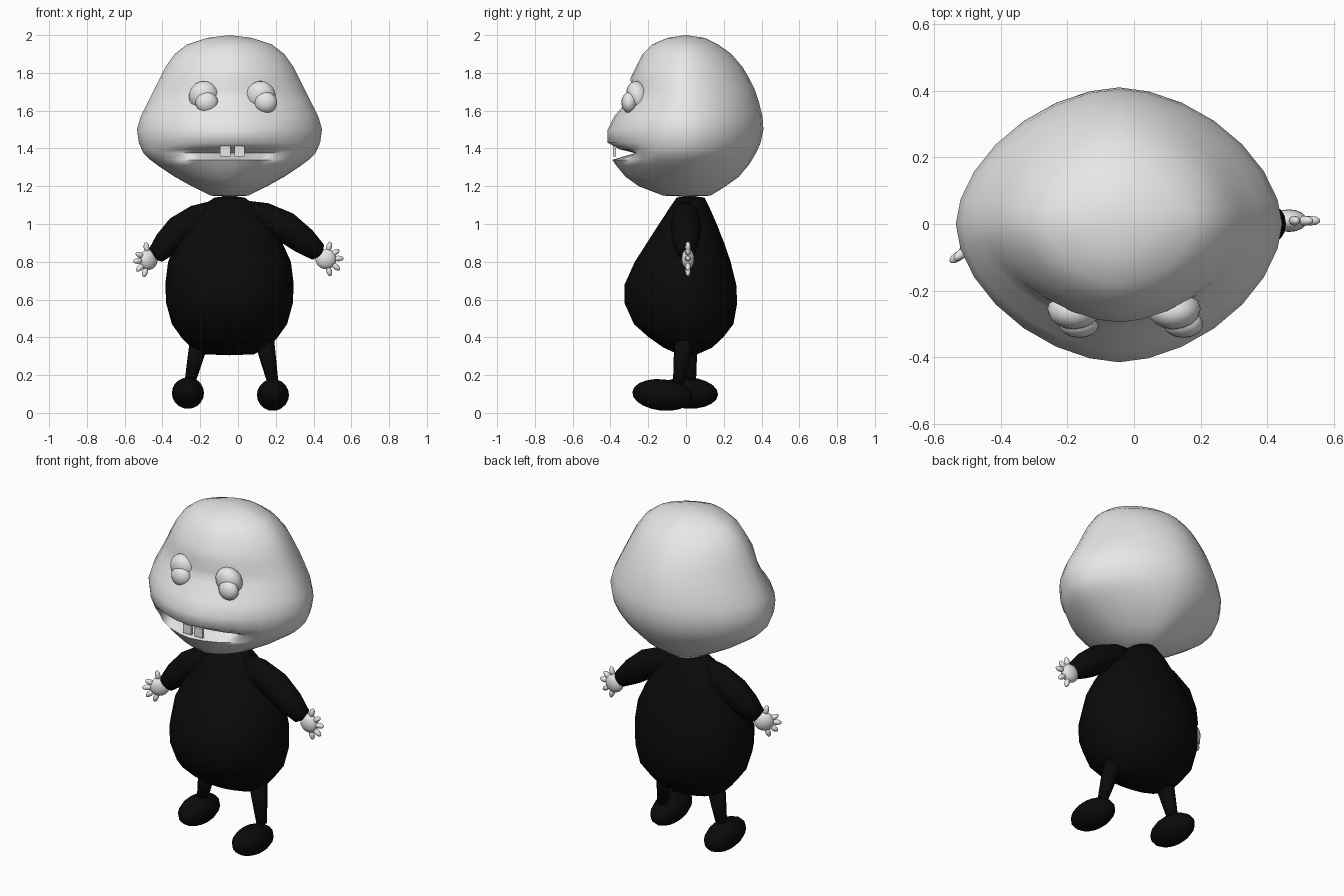
import bpy
import bmesh
from math import cos, sin, pi, radians
from mathutils import Vector, Matrix

if "Cube" in bpy.data.objects:
    bpy.data.objects.remove(bpy.data.objects["Cube"], do_unlink=True)

CENTRE = -0.045


def make_material(name, value):
    mat = bpy.data.materials.new(name)
    mat.use_nodes = True
    colour = (value, value, value, 1)
    mat.diffuse_color = colour
    mat.node_tree.nodes["Principled BSDF"].inputs["Base Color"].default_value = colour
    return mat


grey = make_material("pale grey", 0.8)
black = make_material("black", 0.003)


def finish(name, bm, mat, angle=180):
    """Turn a bmesh into a named, smooth object."""
    bmesh.ops.recalc_face_normals(bm, faces=bm.faces)
    mesh = bpy.data.meshes.new(name)
    bm.to_mesh(mesh)
    bm.free()
    mesh.materials.append(mat)
    obj = bpy.data.objects.new(name, mesh)
    bpy.context.collection.objects.link(obj)
    bpy.ops.object.select_all(action="DESELECT")
    obj.select_set(True)
    bpy.context.view_layer.objects.active = obj
    bpy.ops.object.shade_smooth_by_angle(angle=radians(angle))
    return obj


def loft(name, rings, start, end, mat, angle=180):
    """Skin a list of point rings and close both ends on a pole."""
    bm = bmesh.new()
    loops = [[bm.verts.new(p) for p in ring] for ring in rings]
    n = len(loops[0])
    for low, high in zip(loops, loops[1:]):
        for i in range(n):
            j = (i + 1) % n
            bm.faces.new((low[i], low[j], high[j], high[i]))
    for pole, loop in ((start, loops[0]), (end, loops[-1])):
        tip = bm.verts.new(pole)
        for i in range(n):
            bm.faces.new((tip, loop[i], loop[(i + 1) % n]))
    return finish(name, bm, mat, angle)


def outline(row, segments, power, dent=0):
    """Horizontal ring from a row of height, half width, front y and back y."""
    z, half, front, back = row
    ring = []
    for i in range(segments):
        c, s = cos(2 * pi * i / segments), sin(2 * pi * i / segments)
        x = half * abs(c) ** (2 / power) * (1 if c > 0 else -1)
        depth = abs(s) ** (2 / power)
        y = back * depth if s > 0 else front * depth
        if s < 0:
            y += dent * max(0, 1 - (x / 0.32) ** 2)
        ring.append((CENTRE + x, y, z))
    return ring


def tube(name, points, radii, mat, segments=12):
    """Tapered limb with rounded ends along a path."""
    points = [Vector(p) for p in points]
    rings = []
    for k, (p, r) in enumerate(zip(points, radii)):
        along = points[min(k + 1, len(points) - 1)] - points[max(k - 1, 0)]
        turn = along.to_track_quat("Z", "Y")
        rings.append([p + turn @ Vector((r * cos(2 * pi * i / segments),
                                         r * sin(2 * pi * i / segments), 0))
                      for i in range(segments)])
    first = points[0] + (points[0] - points[1]).normalized() * radii[0] * 0.5
    last = points[-1] + (points[-1] - points[-2]).normalized() * radii[-1] * 0.5
    return loft(name, rings, first, last, mat)


def ellipsoid(name, centre, size, mat, turn=None, segments=16):
    bm = bmesh.new()
    matrix = Matrix.Translation(centre) @ (turn or Matrix()) @ Matrix.Diagonal((*size, 1))
    bmesh.ops.create_uvsphere(bm, u_segments=segments, v_segments=segments // 2 + 2,
                              radius=1, matrix=matrix)
    return finish(name, bm, mat)


# Head: height, half width, front, back, and inward dent of the mouth
head_rows = [
    (1.15, .10, -.12, .13, 0), (1.2, .2, -.25, .21, 0),
    (1.25, .29, -.32, .28, 0), (1.31, .38, -.37, .33, 0),
    (1.34, .42, -.39, .35, 0), (1.375, .455, -.4, .37, .13),
    (1.395, .465, -.4, .38, .05), (1.43, .48, -.415, .395, 0),
    (1.5, .49, -.415, .41, 0), (1.57, .47, -.38, .405, 0),
    (1.65, .43, -.31, .385, 0), (1.71, .4, -.285, .365, 0),
    (1.77, .37, -.295, .335, 0), (1.83, .34, -.265, .3, 0),
    (1.9, .29, -.23, .24, 0), (1.95, .225, -.18, .17, 0),
    (1.985, .12, -.1, .1, 0),
]
loft("head", [outline(r[:4], 28, 1.75, r[4]) for r in head_rows],
     (CENTRE, 0, 1.145), (CENTRE, 0, 2), grey, 70)

# Eyes with bulging pupils, both glancing towards the same side
for side, x, shift in (("right", -.18, .015), ("left", .12, .028)):
    tilt = Matrix.Rotation(radians(15), 4, "X")
    ellipsoid(side + "_eye", (x, -.255, 1.675), (.08, .06, .083), grey, tilt)
    ellipsoid(side + "_pupil", (x + shift, -.3, 1.643), (.06, .042, .056), grey)

# Front teeth
for side, x in (("right", -.067), ("left", .008)):
    bm = bmesh.new()
    bmesh.ops.create_cube(bm, size=1, matrix=Matrix.Translation((x, -.378, 1.385))
                          @ Matrix.Diagonal((.055, .016, .055, 1)))
    finish(side + "_tooth", bm, grey, 30)

# Pear shaped body
body_rows = [
    (.31, .13, -.04, .06), (.345, .2, -.12, .14), (.4, .255, -.2, .2),
    (.47, .305, -.28, .255), (.58, .335, -.33, .275), (.68, .34, -.33, .27),
    (.8, .325, -.275, .24), (.9, .28, -.21, .205), (1, .22, -.145, .165),
    (1.09, .15, -.085, .125), (1.14, .08, -.05, .1),
]
loft("body", [outline(r, 18, 2) for r in body_rows],
     (CENTRE, 0, .305), (CENTRE, .02, 1.15), black)

# Arms
arm_radii = (.045, .072, .082, .072, .05)
tube("left_arm", [(.05, 0, 1.08), (.13, 0, 1.045), (.25, 0, .985),
                  (.35, 0, .91), (.425, 0, .85)], arm_radii, black)
tube("right_arm", [(-.13, 0, 1.08), (-.21, 0, 1.035), (-.31, -.01, .965),
                   (-.38, -.03, .895), (-.435, -.05, .835)], arm_radii, black)

# Hands: a flat palm with fingers fanned around it
for side, palm, heading, fan in (
        ("left", (.465, .01, .815), 0, (75, 35, 2, -38, -75)),
        ("right", (-.475, -.06, .81), 215, (80, 25, -5, -38, -72))):
    turn = Matrix.Rotation(radians(heading), 4, "Z")
    ellipsoid(side + "_palm", palm, (.055, .034, .054), grey, turn)
    for k, angle in enumerate(fan):
        aim = turn @ Matrix.Rotation(radians(-angle), 4, "Y")
        reach = .058 if k == 1 else .066
        ellipsoid(f"{side}_finger_{k + 1}", Vector(palm) + aim @ Vector((reach, 0, 0)),
                  (.03, .015, .015), grey, aim, 10)

# Legs and feet
for side, hip, ankle, foot, tilt in (
        ("left", (.14, -.01, .38), (.185, -.04, .16), (.185, -.125, .095), 6),
        ("right", (-.205, .01, .38), (-.255, .025, .16), (-.265, .01, .105), 3)):
    knee = (Vector(hip) + Vector(ankle)) / 2
    tube(side + "_leg", [hip, knee, ankle], (.052, .041, .029), black)
    ellipsoid(side + "_foot", foot, (.085, .16, .083), black,
              Matrix.Rotation(radians(-tilt), 4, "X"))
